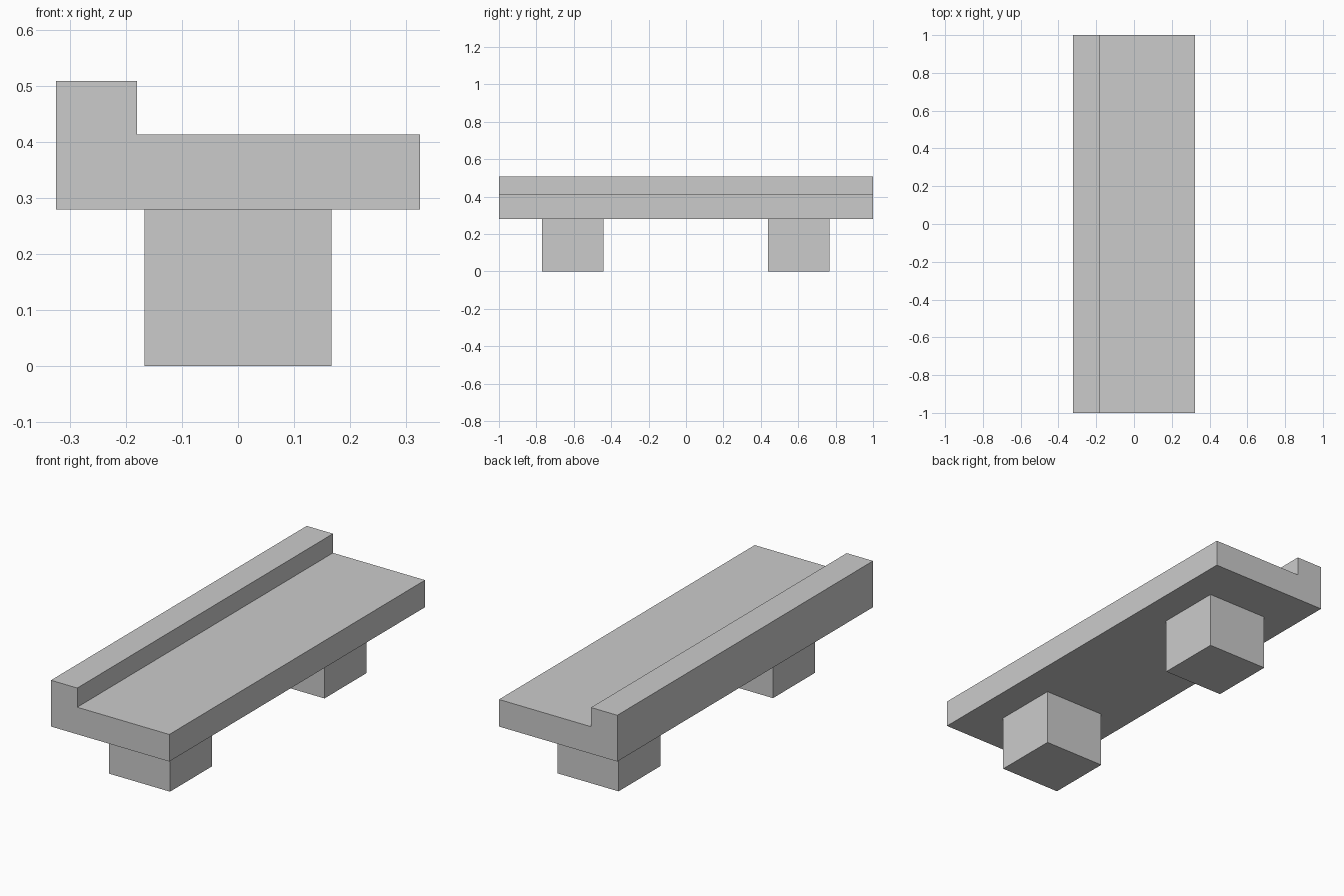
import bpy

if "Cube" in bpy.data.objects:
    bpy.data.objects.remove(bpy.data.objects["Cube"])


def extrude_profile(name, profile, y0, y1):
    """Extrude an (x, z) outline, listed anticlockwise from the front, along y."""
    n = len(profile)
    verts = [(x, y, z) for y in (y0, y1) for x, z in profile]
    faces = [tuple(range(n)), tuple(reversed(range(n, 2 * n)))]
    faces += [(i, i + n, (i + 1) % n + n, (i + 1) % n) for i in range(n)]
    mesh = bpy.data.meshes.new(name)
    mesh.from_pydata(verts, [], faces)
    mesh.update()
    obj = bpy.data.objects.new(name, mesh)
    bpy.context.collection.objects.link(obj)
    return obj


SEAT_BOTTOM, SEAT_TOP, LEDGE_TOP = 0.279, 0.413, 0.508
HALF_W, LEDGE_X = 0.324, -0.18

# Long seat slab with a raised ledge along its left edge
extrude_profile("seat", [
    (-HALF_W, SEAT_BOTTOM), (HALF_W, SEAT_BOTTOM), (HALF_W, SEAT_TOP),
    (LEDGE_X, SEAT_TOP), (LEDGE_X, LEDGE_TOP), (-HALF_W, LEDGE_TOP)], -1, 1)

# Two block legs
LEG_X, LEG_HALF_Y = 0.167, 0.164
for name, y in (("front_leg", -0.606), ("back_leg", 0.602)):
    extrude_profile(name, [
        (-LEG_X, 0), (LEG_X, 0), (LEG_X, SEAT_BOTTOM), (-LEG_X, SEAT_BOTTOM)],
        y - LEG_HALF_Y, y + LEG_HALF_Y)
